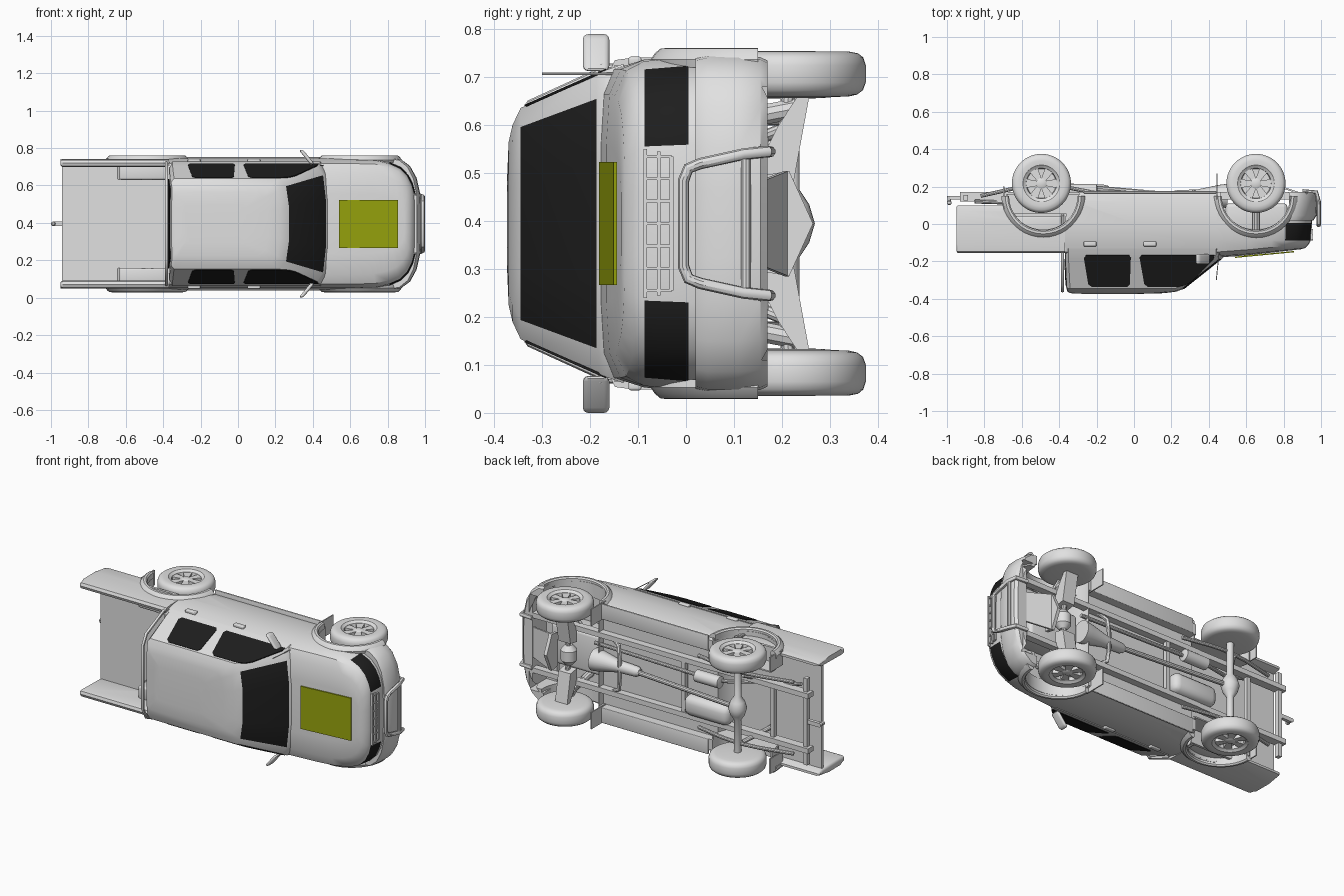
import bpy, bmesh, math
from mathutils import Vector, Matrix

if "Cube" in bpy.data.objects:
    bpy.data.objects.remove(bpy.data.objects["Cube"])

# Built upright (x forward, y left, z up), then laid on its side at the end.
def material(name, col):
    m = bpy.data.materials.new(name)
    m.diffuse_color = (*col, 1)
    m.use_nodes = True
    m.node_tree.nodes["Principled BSDF"].inputs["Base Color"].default_value = m.diffuse_color
    return m
GREY = material("light grey", (0.75, 0.75, 0.75))
BLACK = material("black glass", (0.013, 0.013, 0.013))
OLIVE = material("olive yellow", (0.31, 0.37, 0.004))

def add(name, me, mats):
    me.materials.clear()
    for m in mats:
        me.materials.append(m)
    ob = bpy.data.objects.new(name, me)
    bpy.context.collection.objects.link(ob)
    return ob
def finish(bm, name, mats=(GREY,), rule=None):
    bmesh.ops.recalc_face_normals(bm, faces=bm.faces)
    for f in bm.faces:
        f.material_index = int(rule(f.calc_center_median(), f.normal)) if rule else 0
    flags = [f.material_index for f in bm.faces]
    me = bpy.data.meshes.new(name)
    bm.to_mesh(me)
    ob = add(name, me, mats)
    me.polygons.foreach_set("material_index", flags)
    return ob
def skin(name, outlines, mats=(GREY,), rule=None, strips=False, bevel_end=0):
    """Join closed outlines with quads and close both ends."""
    bm = bmesh.new()
    rings = [[bm.verts.new(p) for p in o] for o in outlines]
    n = len(rings[0])
    for a, b in zip(rings, rings[1:]):
        for i in range(n):
            bm.faces.new((a[i], a[(i + 1) % n], b[(i + 1) % n], b[i]))
    for r in (rings[0], rings[-1]):
        if strips:
            for i in range(n // 2 - 1):
                bm.faces.new((r[i], r[i + 1], r[n - 2 - i], r[n - 1 - i]))
        else:
            bm.faces.new(r)
    if bevel_end:
        first = [e for e in bm.edges if all(v in rings[0] for v in e.verts)]
        bmesh.ops.bevel(bm, geom=first, offset=bevel_end, segments=3, profile=0.5, affect='EDGES')
    return finish(bm, name, mats, rule)
def loft(name, halves, mats=(GREY,), rule=None):
    return skin(name, [mirrored(h) for h in halves], mats, rule, True)
def prism(name, pts, offset, mat=GREY, bevel_end=0):
    return skin(name, [pts, [Vector(p) + Vector(offset) for p in pts]], (mat,), bevel_end=bevel_end)
def lathe(name, origin, axis, profile, n=24):
    """Spin (distance, radius) pairs around an axis."""
    q = Vector(axis).to_track_quat('Z', 'Y')
    return skin(name, [[Vector(origin) + q @ Vector((r * math.cos(2 * math.pi * i / n),
                r * math.sin(2 * math.pi * i / n), d)) for i in range(n)] for d, r in profile])
def box(name, x, y, z, bevel=0.0):
    bm = bmesh.new()
    bmesh.ops.create_cube(bm, size=1)
    lo, hi = Vector((x[0], y[0], z[0])), Vector((x[1], y[1], z[1]))
    for v in bm.verts:
        v.co = (lo + hi) / 2 + v.co * (hi - lo)
    if bevel:
        bmesh.ops.bevel(bm, geom=bm.edges[:], offset=bevel, segments=3, profile=0.5, affect='EDGES')
    return finish(bm, name)
def tube(name, pts, r):
    cu = bpy.data.curves.new(name, 'CURVE')
    cu.dimensions, cu.bevel_depth, cu.bevel_resolution, cu.use_fill_caps = '3D', r, 3, True
    sp = cu.splines.new('POLY')
    sp.points.add(len(pts) - 1)
    sp.points.foreach_set("co", [c for p in pts for c in (*p, 1)])
    tmp = bpy.data.objects.new(name, cu)
    bpy.context.collection.objects.link(tmp)
    me = bpy.data.meshes.new_from_object(tmp.evaluated_get(bpy.context.evaluated_depsgraph_get()))
    bpy.data.objects.remove(tmp)
    return add(name, me, (GREY,))
def cut(cutter, *obs):
    for ob in obs:
        m = ob.modifiers.new("cut", 'BOOLEAN')
        m.operation, m.solver, m.object = 'DIFFERENCE', 'EXACT', cutter
        bpy.context.view_layer.objects.active = ob
        bpy.ops.object.modifier_apply(modifier=m.name)
    bpy.data.objects.remove(cutter)
def mirrored(pts):
    return list(pts) + [(x, -y, z) for x, y, z in reversed(pts)]

FX, RX, WZ = 0.652, -0.495, -0.217      # axle positions
# Lower body with hood and wraparound headlights
PLAN = [(-.37, 1), (0, 1), (.44, 1), (.62, 1), (.74, .99), (.812, .94), (.87, .865),
        (.91, .75), (.935, .61), (.948, .47), (.952, .2)]
def hood(x):
    return .18 - .095 * max(0, x - .48)
def body_ring(w, inset, zf):
    return [(x - inset * max(0, (x - .6) / .35), w * f, zf(x)) for x, f in PLAN]
body = loft("lower_body", [
    body_ring(.33, .02, lambda x: -.17), body_ring(.345, 0, lambda x: -.12),
    body_ring(.350, 0, lambda x: -.005), body_ring(.342, .006, lambda x: .087),
    body_ring(.322, .015, lambda x: hood(x) - .03), body_ring(.27, .035, lambda x: hood(x) - .007),
    body_ring(.16, .06, hood)], (GREY, BLACK),
    lambda c, n: -.005 < c.z < .085 and abs(c.y) > .165 and c.x > .812)

# Cab with windshield and side glass
def cab_ring(z, x0, x1, w):
    return [(x0, .5 * w, z), (x0 + .003, .92 * w, z), (x0 + .02, w, z), (x1 - .05, w, z),
            (x1 - .015, .835 * w, z), (x1, .4 * w, z)]
def side_w(z):
    return .321 - (z - .165) * .444
loft("cab", [cab_ring(.13, -.37, .49, .333), cab_ring(.165, -.37, .488, side_w(.165)),
             cab_ring(.187, -.37, .47, side_w(.187)), cab_ring(.345, -.362, .272, side_w(.345)),
             cab_ring(.362, -.355, .225, .205), cab_ring(.370, -.34, .16, .17),
             cab_ring(.373, -.28, .05, .10)], (GREY, BLACK),
     lambda c, n: .19 < c.z < .34 and n.x > .4 and abs(c.y) < .21)
rear_glass = [(-.268, .18), (-.255, .165), (-.025, .165), (-.017, .18), (-.022, .32), (-.035, .335),
              (-.225, .335), (-.245, .32)]
front_glass = [(.03, .18), (.04, .165), (.43, .165), (.425, .185), (.31, .305), (.275, .325),
               (.23, .335), (.075, .335), (.055, .32)]
for s in (1, -1):
    for nm, poly in (("rear_side_window", rear_glass), ("front_side_window", front_glass)):
        prism(nm, [(x, s * (side_w(z) - .003), z) for x, z in poly], (0, s * .005, .0022), BLACK)
prism("rear_window", [(-.367, -.24, .19), (-.367, .24, .19), (-.36, .18, .33), (-.36, -.18, .33)],
      (-.006, 0, 0), BLACK)
prism("hood_panel", [(x, y, hood(x)) for x, y in ((.54, -.128), (.54, .128), (.855, .128), (.855, -.128))],
      (.0006, 0, .007), OLIVE)

# Front bumper, hollow behind, then floor recess and engine bay
BUMP = [(.83, 1), (.87, .985), (.92, .88), (.955, .7), (.975, .45), (.98, .2)]
bumper = loft("front_bumper", [[(x - i * (x - .8) / .18, y * w, z) for x, y in BUMP] for z, i, w in
    ((-.17, .02, .34), (-.155, .005, .347), (-.11, 0, .351), (-.045, .004, .351), (-.02, .02, .345))])
cut(box("bay_cutter", (.8, .925), (-.285, .285), (-.4, -.04)), bumper)
cut(box("bay_cutter", (.475, .9), (-.265, .265), (-.4, .035)), body)
cut(box("floor_cutter", (-.5, .46), (-.265, .265), (-.4, -.125)), body)

# Grille bars and bull bar
for z, w in ((.085, .155), (.057, .15), (.03, .14)):
    box("grille_rail", (.93, .957), (-w, w), (z - .004, z + .004))
for i in range(7):
    y = -.14 + i * .28 / 6
    box("grille_bar", (.93, .955), (y - .003, y + .003), (.03, .085))
tube("bull_bar", mirrored([(.9, .15, -.175), (.975, .15, -.17), (.987, .145, -.12), (.987, .125, -.03),
                           (.987, .115, -.005), (.987, .09, .005)]), .012)
tube("bull_bar_rail", [(.985, -.135, -.125), (.985, .135, -.125)], .011)

# Load bed
box("bed_floor", (-.94, -.36), (-.33, .33), (-.055, -.04))
box("bed_headboard", (-.385, -.365), (-.33, .33), (-.055, .15))
SIDE = [(.308, -.06), (.304, .135), (.309, .15), (.325, .156), (.341, .148), (.346, .11), (.347, 0),
        (.344, -.07), (.336, -.1), (.322, -.1)]
sides = [prism("bed_side", [(-.95, s * y, z) for y, z in SIDE], (.58, 0, 0), GREY, .015) for s in (1, -1)]

# Wheel arch cuts, flares and rear wells
arc = [(math.cos(a), math.sin(a)) for a in (math.pi * i / 20 for i in range(21))]
for x0 in (FX, RX + .01):
    cut(lathe("arch_cutter", (x0, -.5, -.16), (0, 1, 0), [(0, .19), (1, .19)], 48),
        *([body] if x0 > 0 else [body] + sides))
    for s in (1, -1):
        # swept flare with a rounded lip that blends into the panel
        skin("arch_flare", [[(x0 + r * c, s * y, -.15 + r * d) for r, y in
             ((.183, .325), (.183, .358), (.19, .366), (.203, .365), (.215, .355), (.224, .342), (.22, .325))]
             for c, d in arc])
        if x0 < 0:
            prism("rear_well_wall", [(x0 + .192 * c, s * .236, -.16 + .205 * d) for c, d in arc], (0, s * .008, 0))
            prism("rear_well_roof", [(x0 + .19 * c, s * .24, -.16 + .19 * d) for c, d in arc]
                  + [(x0 + .198 * c, s * .24, -.16 + .205 * d) for c, d in reversed(arc)], (0, s * .1, 0))
        box("bed_wheel_tub", (-.635, -.37), sorted((s * .235, s * .32)), (-.045, .047), .012)

# Wheels
TIRE = [(-.05, .07), (-.048, .092), (-.047, .122), (-.043, .14), (-.034, .152), (-.018, .158), (.018, .158),
        (.034, .153), (.043, .142), (.047, .122), (.045, .098), (.038, .09), (.034, .082), (.014, .078), (.012, .02)]
for x0, s in ((x, s) for x in (FX, RX) for s in (1, -1)):
    o = Vector((x0, s * .312, WZ))
    lathe("wheel", o, (0, s, 0), TIRE, 48)
    lathe("wheel_hub", o, (0, s, 0), [(0, .028), (.032, .028), (.037, .018)])
    for i in range(6):
        m = Matrix.Translation(o) @ Matrix.Rotation(i * math.pi / 3, 4, 'Y')
        prism("wheel_spoke", [m @ Vector((u, s * .012, v)) for u, v in
                              ((.015, .012), (.083, .024), (.083, -.024), (.015, -.012))], (0, s * .02, 0))

for s in (1, -1):
    def span(a, b):
        return sorted((s * a, s * b))
    # Swept mirrors, handles, steps and flaps
    mirror = box("mirror", (.355, .379), span(.318, .395), (.16, .215), .011)
    mirror.data.transform(Matrix(((1, -s * .8, 0, .8 * .357), (0, 1, 0, 0), (0, 0, 1, 0), (0, 0, 0, 1))))
    tube("mirror_arm", [(.40, s * .30, .165), (.39, s * .33, .178)], .01)
    for x in (-.235, .085):
        box("door_handle", (x - .034, x + .034), span(.33, .348), (.093, .12), .005)
    box("side_step", (-.27, .44), span(.265, .357), (-.176, -.164), .004)
    box("front_mud_flap", (.44, .447), span(.26, .36), (-.27, -.13))
    box("rear_mud_flap", (-.70, -.693), span(.26, .35), (-.2, -.08))
    # Chassis rails and suspension
    box("rear_chassis_rail", (-.93, -.3), span(.15, .18), (-.17, -.12))
    box("chassis_rail", (-.32, .9), span(.15, .18), (-.172, -.13))
    tube("leaf_spring", [(-.82, s * .215, -.15), (-.62, s * .215, -.195), (RX, s * .215, -.21),
                         (-.38, s * .215, -.2), (-.2, s * .215, -.165)], .011)
    tube("rear_shock", [(RX - .03, s * .2, -.21), (RX - .12, s * .14, -.06)], .013)
    prism("lower_arm", [(.61, s * y, z) for y, z in
          ((.08, -.165), (.09, -.225), (.27, -.258), (.285, -.245), (.2, -.19), (.15, -.165))], (.08, 0, 0))
    tube("upper_arm", [(.6, s * .15, -.12), (FX, s * .27, -.15), (.7, s * .15, -.12)], .01)
    tube("front_shock", [(FX, s * .24, -.23), (FX, s * .19, .03)], .022)

# Underside drivetrain
lathe("rear_axle", (RX, -.29, WZ), (0, 1, 0), [(0, .02), (.22, .02), (.25, .04), (.29, .052), (.33, .04),
                                               (.36, .02), (.58, .02)])
tube("front_axle", [(FX, -.29, WZ), (FX, 0, -.18), (FX, .29, WZ)], .014)
lathe("front_differential", (FX, -.06, -.18), (0, 1, 0), [(0, .02), (.03, .045), (.09, .045), (.12, .02)])
box("engine_block", (.49, .82), (-.12, .12), (-.11, .04), .02)
lathe("gearbox", (.5, 0, -.15), (-1, 0, 0), [(0, .065), (.04, .06), (.16, .035), (.28, .03), (.3, .02)])
tube("drive_shaft", [(.22, 0, -.155), (RX, 0, WZ)], .014)
lathe("muffler", (-.36, .1, -.18), (1, 0, 0), [(0, .02), (.005, .035), (.16, .035), (.165, .02)])
tube("exhaust_pipe", [(.5, .1, -.15), (-.3, .1, -.175), (-.4, .11, -.16), (-.55, .13, -.11), (-.85, .2, -.12)], .011)
box("fuel_tank", (-.42, -.12), (-.15, -.03), (-.21, -.11), .04)
for nm, x in (("skid_plate", .74), ("skid_tray", .86)):
    prism(nm, [(x, y, z) for y, z in ((-.1, -.16), (-.11, -.215), (0, -.265 if x < .8 else -.22), (.11, -.215), (.1, -.16))],
          (.02, 0, 0)) if x < .8 else prism(nm, [(.9, -.09, -.165), (.9, .09, -.165), (.75, .11, -.215),
                                               (.75, -.11, -.215)], (0, 0, .01))
tube("bowed_cross_member", mirrored([(.38, .16, -.15), (.33, .13, -.165), (.32, .05, -.172)]), .012)
for x, z in ((-.1, -.155), (-.68, -.14), (-.9, -.14)):
    w = .26 if x < -.8 else .17
    box("cross_member", (x - .012, x + .012), (-w, w), (z - .014, z + .014))

# Tow hitch, roll frame behind the cab, antenna
box("hitch_bar", (-.985, -.9), (-.012, .012), (-.15, -.13))
lathe("hitch_ball", (-.988, 0, -.15), (0, 0, 1), [(0, .012), (.025, .008), (.03, .012), (.042, .012), (.048, .006)])
tube("roll_frame", mirrored([(-.382, .325, -.05), (-.382, .325, .16), (-.382, .25, .325), (-.382, .19, .357)]), .009)
tube("antenna", [(.455, .312, .15), (.44, .312, .30)], .0025)

# Smooth shading, then lay the truck on its side
bpy.ops.object.select_all(action='SELECT')
bpy.context.view_layer.objects.active = body
bpy.ops.object.shade_smooth_by_angle(angle=math.radians(35))
for ob in bpy.context.collection.objects:
    ob.data.transform(Matrix.Translation((0, 0, .395)) @ Matrix.Rotation(math.pi / 2, 4, 'X'))
